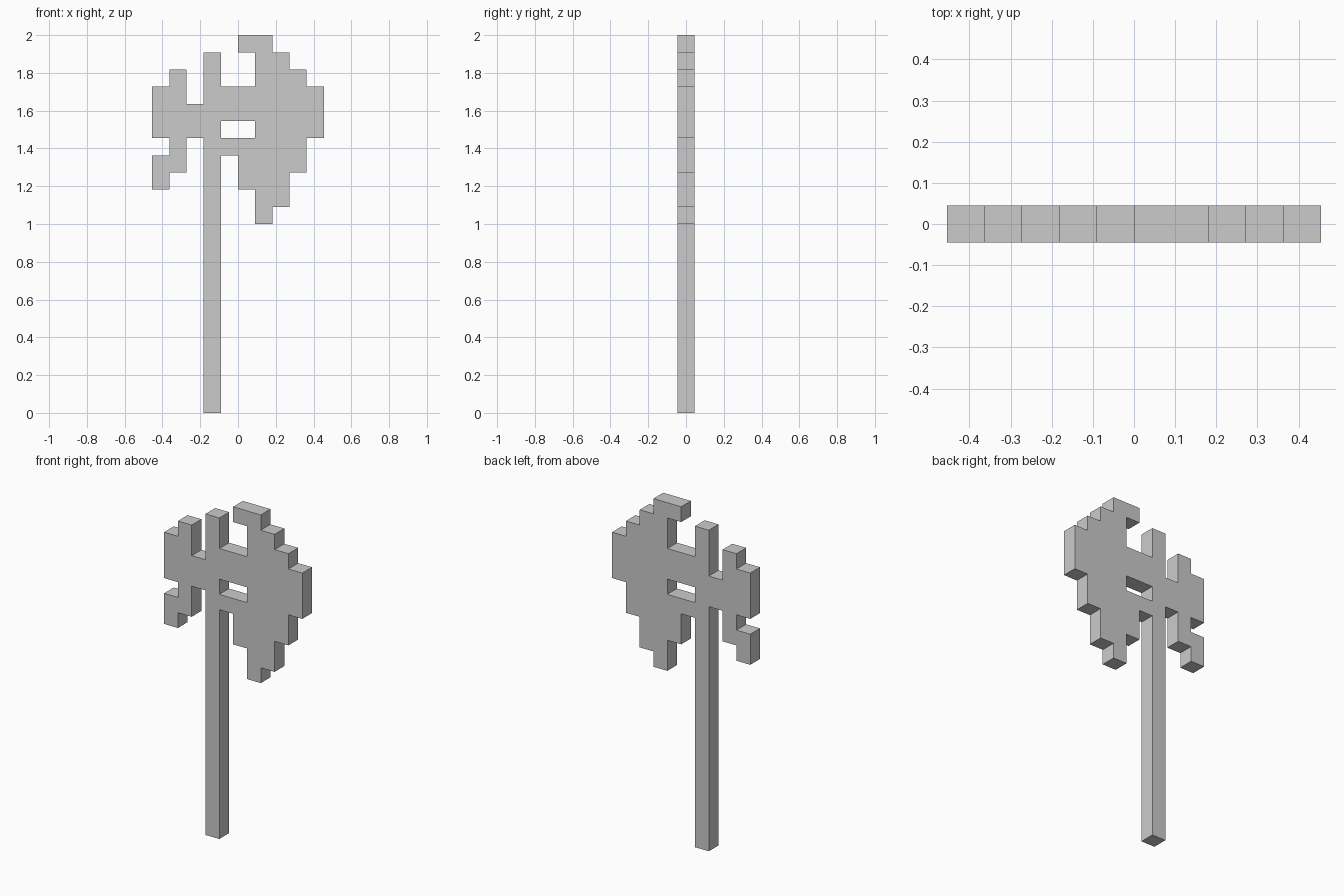
import bpy, bmesh

if "Cube" in bpy.data.objects:
    bpy.data.objects.remove(bpy.data.objects["Cube"])

U = 2 / 22          # edge length of one block
H = U / 2           # half thickness


def blocks(*rects):
    """Grid cells covered by rectangles (x0, x1, z0, z1), in block units."""
    return {(x, z) for x0, x1, z0, z1 in rects
            for x in range(x0, x1) for z in range(z0, z1)}


parts = {
    # straight shaft, one block wide
    "handle": blocks((-2, -1, 0, 21)),
    # large stepped blade with its two bridges to the shaft
    "axe_blade": blocks((-1, 1, 17, 19), (-1, 0, 15, 16),
                        (0, 4, 15, 16), (1, 5, 16, 17), (1, 5, 17, 19),
                        (1, 4, 19, 20), (1, 3, 20, 21), (0, 2, 21, 22),
                        (0, 4, 14, 15), (0, 3, 13, 14),
                        (1, 3, 12, 13), (1, 2, 11, 12)),
    # small hooked blade on the other side
    "rear_blade": blocks((-3, -2, 16, 18), (-5, -3, 16, 19),
                         (-4, -3, 19, 20), (-4, -3, 14, 16),
                         (-5, -4, 13, 15)),
}
solid = set().union(*parts.values())


def build(name, cells):
    """Plate of blocks; walls are left out where parts join."""
    bm = bmesh.new()

    def quad(*pts):
        bm.faces.new([bm.verts.new((x * U, y, z * U)) for x, y, z in pts])

    for x, z in cells:
        c = [(x, z), (x + 1, z), (x + 1, z + 1), (x, z + 1)]
        quad(*[(a, -H, b) for a, b in c])
        quad(*[(a, H, b) for a, b in reversed(c)])
        for i, (dx, dz) in enumerate([(0, -1), (1, 0), (0, 1), (-1, 0)]):
            if (x + dx, z + dz) not in solid:
                (a, b), (p, q) = c[i], c[(i + 1) % 4]
                quad((a, -H, b), (a, H, b), (p, H, q), (p, -H, q))
    bmesh.ops.remove_doubles(bm, verts=bm.verts, dist=1e-4)
    # merge coplanar squares into clean flat faces
    bmesh.ops.dissolve_limit(bm, angle_limit=0.01, verts=bm.verts, edges=bm.edges)
    mesh = bpy.data.meshes.new(name)
    bm.to_mesh(mesh)
    bm.free()
    bpy.context.collection.objects.link(bpy.data.objects.new(name, mesh))


for name, cells in parts.items():
    build(name, cells)
